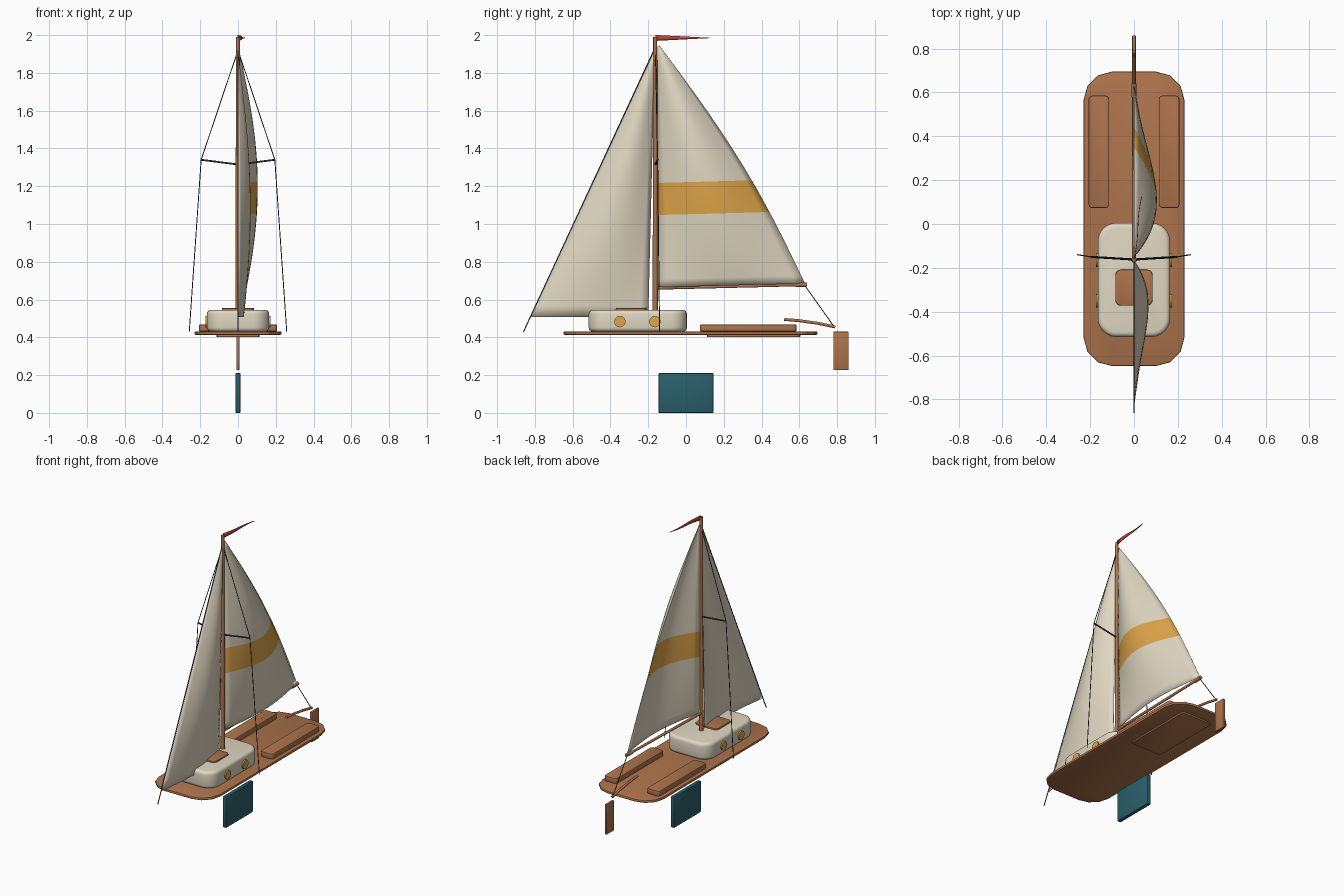
import bpy
import bmesh
import math
from mathutils import Vector

if "Cube" in bpy.data.objects:
    bpy.data.objects.remove(bpy.data.objects["Cube"], do_unlink=True)


def material(name, r, g, b):
    col = tuple((c / 255) ** 2.2 for c in (r, g, b)) + (1.0,)
    m = bpy.data.materials.new(name)
    m.use_nodes = True
    m.diffuse_color = col
    bsdf = m.node_tree.nodes["Principled BSDF"]
    bsdf.inputs["Base Color"].default_value = col
    bsdf.inputs["Roughness"].default_value = 0.7
    return m


WOOD = material("warm wood", 172, 115, 77)
CREAM = material("cream", 224, 214, 192)
GOLD = material("gold", 222, 163, 75)
TEAL = material("teal", 46, 96, 106)
RED = material("red", 186, 66, 60)
ROPE = material("dark rigging", 58, 68, 76)


def finish(obj, angle=35):
    bpy.ops.object.select_all(action="DESELECT")
    obj.select_set(True)
    bpy.context.view_layer.objects.active = obj
    bpy.ops.object.shade_smooth_by_angle(angle=math.radians(angle))
    return obj


def from_bmesh(name, bm, mats, angle=35):
    bmesh.ops.recalc_face_normals(bm, faces=bm.faces)
    mesh = bpy.data.meshes.new(name)
    bm.to_mesh(mesh)
    bm.free()
    for m in mats:
        mesh.materials.append(m)
    obj = bpy.data.objects.new(name, mesh)
    bpy.context.collection.objects.link(obj)
    return finish(obj, angle)


def rounded_box(name, mat, x, y, z, corner, segs, edge, edge_segs=2, angle=35):
    """Box between (min, max) ranges, with rounded plan corners and softened rims."""
    bm = bmesh.new()
    bmesh.ops.create_cube(bm, size=1)
    for v in bm.verts:
        v.co = [r[0] if c < 0 else r[1] for c, r in zip(v.co, (x, y, z))]
    upright = [e for e in bm.edges if abs(e.verts[0].co.z - e.verts[1].co.z) > 1e-5]
    bmesh.ops.bevel(bm, geom=upright, offset=corner, segments=segs,
                    profile=0.5, affect="EDGES")
    rims = [e for e in bm.edges if abs(e.verts[0].co.z - e.verts[1].co.z) < 1e-5]
    bmesh.ops.bevel(bm, geom=rims, offset=edge, segments=edge_segs,
                    profile=0.5, affect="EDGES")
    return from_bmesh(name, bm, [mat], angle)


def tube(name, mat, points, radius, taper=1.0, sides=3):
    """Round rod through a few points, narrowing to radius * taper."""
    cu = bpy.data.curves.new(name, "CURVE")
    cu.dimensions = "3D"
    cu.bevel_depth = radius
    cu.bevel_resolution = sides
    cu.use_fill_caps = True
    sp = cu.splines.new("POLY")
    sp.points.add(len(points) - 1)
    for i, (p, co) in enumerate(zip(sp.points, points)):
        p.co = (*co, 1)
        p.radius = 1 + (taper - 1) * i / (len(points) - 1)
    cu.materials.append(mat)
    obj = bpy.data.objects.new(name, cu)
    bpy.context.collection.objects.link(obj)
    bpy.ops.object.select_all(action="DESELECT")
    obj.select_set(True)
    bpy.context.view_layer.objects.active = obj
    bpy.ops.object.convert(target="MESH")
    return finish(bpy.context.object, 50)


def sail(name, tack, clew, head_fore, head_aft, belly, roach, rows, stripe=None):
    """Cambered sheet between luff and leech, with an optional band of rows."""
    cols = 14
    tack, clew, head_fore, head_aft = map(Vector, (tack, clew, head_fore, head_aft))
    bm = bmesh.new()
    grid = []
    for r in range(rows + 1):
        t = r / rows
        luff = tack.lerp(head_fore, t)
        leech = clew.lerp(head_aft, t) + Vector((0, roach * math.sin(math.pi * t), 0))
        depth = belly * math.sin(math.pi * (0.15 + 0.85 * t))
        line = []
        for c in range(cols + 1):
            p = luff.lerp(leech, c / cols)
            p.x += depth * math.sin(math.pi * c / cols)
            line.append(bm.verts.new(p))
        grid.append(line)
    for r in range(rows):
        for c in range(cols):
            f = bm.faces.new((grid[r][c], grid[r][c + 1], grid[r + 1][c + 1], grid[r + 1][c]))
            f.material_index = int(stripe is not None and stripe[0] <= r < stripe[1])
    obj = from_bmesh(name, bm, [CREAM, GOLD], 60)
    mod = obj.modifiers.new("cloth thickness", "SOLIDIFY")
    mod.thickness = 0.003
    mod.offset = 0
    return obj


# Deck and cockpit floor
rounded_box("deck", WOOD, (-0.23, 0.23), (-0.648, 0.695), (0.413, 0.431), 0.13, 3, 0.006, angle=25)
rounded_box("cockpit_floor", WOOD, (-0.115, 0.115), (0.11, 0.605), (0.402, 0.414), 0.02, 2, 0.003)

# Cabin, hatch and portholes
rounded_box("cabin", CREAM, (-0.165, 0.165), (-0.515, 0.005), (0.43, 0.545), 0.085, 6, 0.022, 4)
rounded_box("hatch", WOOD, (-0.085, 0.085), (-0.372, -0.208), (0.54, 0.555), 0.025, 3, 0.004)
for side, label in ((1, "left"), (-1, "right")):
    for y, place in ((-0.35, "front"), (-0.165, "rear")):
        bpy.ops.mesh.primitive_cylinder_add(
            vertices=20, radius=0.03, depth=0.016,
            location=(side * 0.165, y, 0.483), rotation=(0, math.pi / 2, 0))
        port = bpy.context.object
        port.name = f"{label}_{place}_porthole"
        port.data.materials.append(GOLD)
        finish(port)

    # Benches
    xs = sorted((side * 0.113, side * 0.207))
    rounded_box(f"{label}_bench", WOOD, xs, (0.073, 0.585), (0.431, 0.468), 0.016, 3, 0.006)

    # Spreaders and shrouds
    tip = (side * 0.195, -0.15, 1.34)
    tube(f"{label}_spreader", ROPE, [(0, -0.162, 1.315), tip], 0.005)
    tube(f"{label}_shroud", ROPE,
         [(0, -0.162, 1.92), tip, (side * 0.258, -0.14, 0.43)], 0.0025)

# Keel, rudder and tiller
rounded_box("keel", TEAL, (-0.013, 0.013), (-0.145, 0.145), (0, 0.211), 0.005, 2, 0.005)
rounded_box("rudder", WOOD, (-0.008, 0.008), (0.78, 0.86), (0.227, 0.43), 0.003, 2, 0.003)
tube("tiller", WOOD, [(0, 0.52, 0.495), (0, 0.6, 0.488), (0, 0.7, 0.474), (0, 0.79, 0.455)], 0.008)

# Mast and boom
tube("mast", WOOD, [(0, -0.163, 0.54), (0, -0.163, 1.99)], 0.014, 0.75, 4)
tube("boom", WOOD, [(0, -0.155, 0.661), (0, 0.64, 0.679)], 0.009, 0.9)
tube("boom_end", WOOD, [(0, 0.58, 0.677), (0, 0.64, 0.679)], 0.0115)

# Stay and sheet
tube("forestay", ROPE, [(0, -0.165, 1.93), (0, -0.86, 0.43)], 0.003)
tube("mainsheet", ROPE, [(0, 0.625, 0.68), (0, 0.785, 0.455)], 0.0025)

# Sails
sail("mainsail", (0, -0.15, 0.665), (0, 0.63, 0.685), (0, -0.15, 1.94), (0, -0.142, 1.945),
     0.103, 0.053, 30, stripe=(9, 13))
sail("jib", (0, -0.825, 0.508), (0, -0.2, 0.508), (0, -0.172, 1.905), (0, -0.166, 1.905),
     0.065, 0.0, 24)

# Pennant tapering to a point, swung slightly to one side
bm = bmesh.new()
steps = 8
upper, lower = [], []
for i in range(steps + 1):
    t = i / steps
    half = 0.0145 * (1 - t) + 0.001
    x = 0.035 * t + 0.004 * math.sin(2 * math.pi * t)
    y = -0.16 + 0.285 * t
    upper.append(bm.verts.new((x, y, 1.985 + half)))
    lower.append(bm.verts.new((x, y, 1.985 - half)))
for i in range(steps):
    bm.faces.new((lower[i], lower[i + 1], upper[i + 1], upper[i]))
pennant = from_bmesh("pennant", bm, [RED])
mod = pennant.modifiers.new("cloth thickness", "SOLIDIFY")
mod.thickness = 0.003
mod.offset = 0
